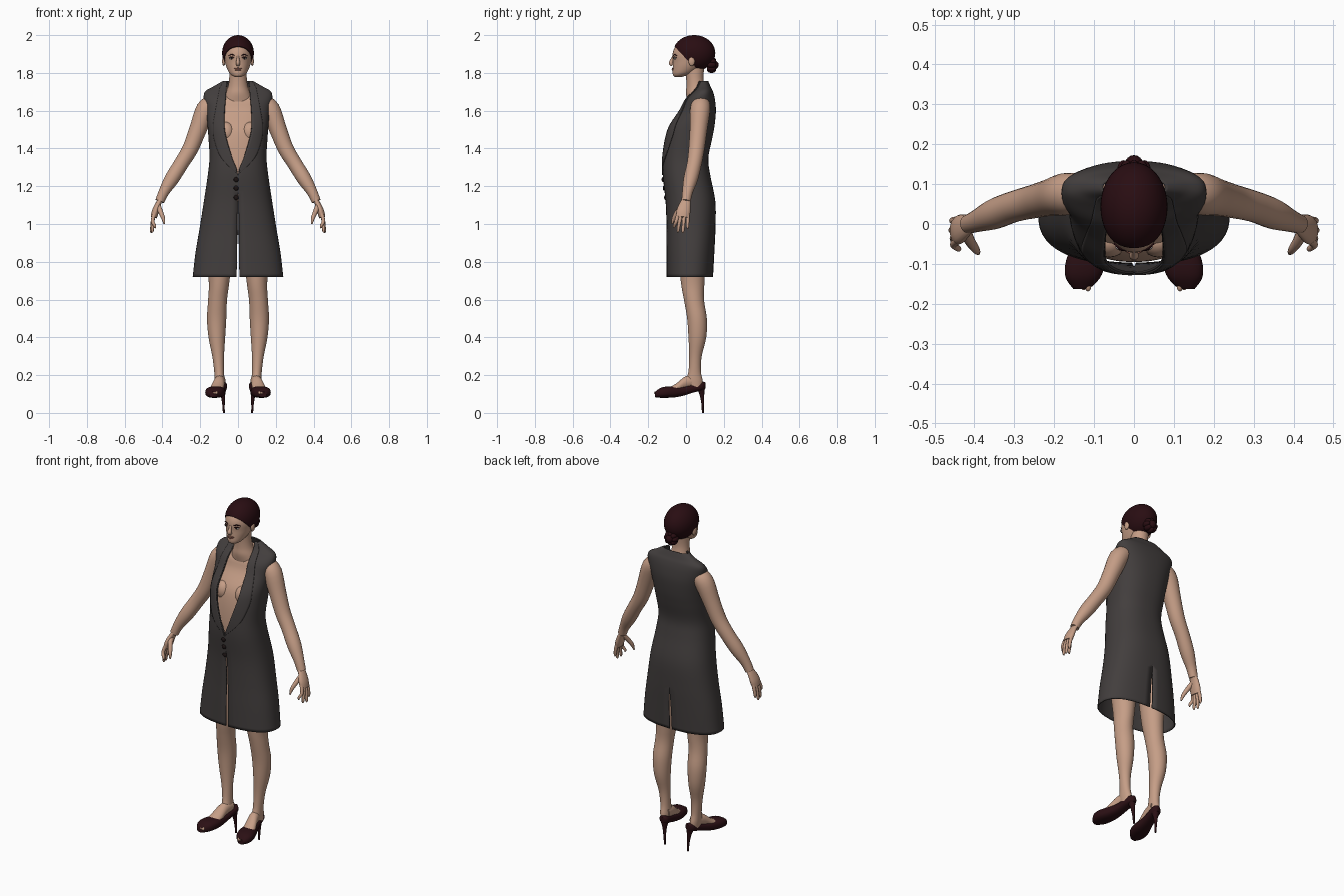
import bpy, bmesh, math
from mathutils import Vector, Matrix

if "Cube" in bpy.data.objects:
    bpy.data.objects.remove(bpy.data.objects["Cube"])


def material(name, r, g, b):
    m = bpy.data.materials.new(name)
    m.use_nodes = True
    m.diffuse_color = (r, g, b, 1)
    bsdf = m.node_tree.nodes["Principled BSDF"]
    bsdf.inputs["Base Color"].default_value = (r, g, b, 1)
    bsdf.inputs["Roughness"].default_value = 0.8
    return m


SKIN = material("skin", 0.56, 0.34, 0.24)
CLOTH = material("charcoal cloth", 0.055, 0.048, 0.047)
HAIR = material("dark auburn hair", 0.022, 0.004, 0.006)
SHOE = material("burgundy leather", 0.024, 0.005, 0.007)
LIPS = material("lips", 0.36, 0.15, 0.11)
WHITE = material("eye white", 0.6, 0.56, 0.52)
DARK = material("near black", 0.012, 0.007, 0.007)


def finish(name, bm, mat, mirror=False, thick=0, recalc=True):
    if recalc:
        bmesh.ops.recalc_face_normals(bm, faces=bm.faces)
    me = bpy.data.meshes.new(name)
    bm.to_mesh(me)
    bm.free()
    me.materials.append(mat)
    ob = bpy.data.objects.new(name, me)
    bpy.context.collection.objects.link(ob)
    if mirror:
        ob.modifiers.new("mirror", "MIRROR").merge_threshold = 0.001
    if thick:
        mod = ob.modifiers.new("thickness", "SOLIDIFY")
        mod.thickness, mod.offset = thick, 0
    bpy.ops.object.select_all(action="DESELECT")
    bpy.context.view_layer.objects.active = ob
    ob.select_set(True)
    bpy.ops.object.shade_smooth_by_angle(angle=math.radians(50))
    return ob


def spline(rows, steps=4):
    """Catmull-Rom interpolation of number tuples."""
    out = []
    for i in range(len(rows) - 1):
        quad = (rows[max(i - 1, 0)], rows[i], rows[i + 1], rows[min(i + 2, len(rows) - 1)])
        for s in range(steps):
            t = s / steps
            out.append([b + 0.5 * t * (c - a + t * (2*a - 5*b + 4*c - d + t * (3*b - 3*c + d - a)))
                        for a, b, c, d in zip(*quad)])
    return out + [list(rows[-1])]


def skin_rings(bm, rings, closed=True):
    vs = [[bm.verts.new(p) for p in r] for r in rings]
    n = len(rings[0])
    for a, b in zip(vs, vs[1:]):
        for i in range(n if closed else n - 1):
            j = (i + 1) % n
            bm.faces.new((a[i], a[j], b[j], b[i]))
    if closed:
        bm.faces.new(vs[0])
        bm.faces.new(vs[-1])


def power(v, p):
    return math.copysign(abs(v) ** (2 / p), v)


def oval(cx, cy, rx, ry, p=2, n=32):
    angles = [2 * math.pi * i / n for i in range(n)]
    return [(cx + rx * power(math.sin(a), p), cy - ry * power(math.cos(a), p)) for a in angles]


def stack(name, rows, mat, p=2):
    """Upright loft from rows of height, half width, front, back."""
    bm = bmesh.new()
    skin_rings(bm, [[(x, y, z) for x, y in oval(0, (f + b) / 2, w, (b - f) / 2, p)]
                    for z, w, f, b in spline(rows)])
    return finish(name, bm, mat)


def tube(bm, pts, flat=1.0, n=16):
    """Tapered tube through x, y, z, radius points."""
    pts = spline(pts)
    rings = []
    for i, (x, y, z, r) in enumerate(pts):
        tan = (Vector(pts[min(i + 1, len(pts) - 1)][:3]) - Vector(pts[max(i - 1, 0)][:3])).normalized()
        side = Vector((0, 1, 0)) if abs(tan.y) < 0.9 else Vector((0, 0, 1))
        u = (side - tan * side.dot(tan)).normalized()
        v = tan.cross(u)
        rings.append([Vector((x, y, z)) + u * a + v * b for a, b in oval(0, 0, r, r * flat, n=n)])
    skin_rings(bm, rings)


def ball(bm, pos, size, seg=20):
    m = Matrix.Translation(pos) @ Matrix.Diagonal((*size, 1))
    bmesh.ops.create_uvsphere(bm, u_segments=seg, v_segments=seg // 2 + 2, radius=1, matrix=m)


def balls(name, items, mat, mirror=False):
    bm = bmesh.new()
    for pos, size in items:
        ball(bm, pos, size)
    return finish(name, bm, mat, mirror)


# Dress: height, half width, front, back, front gap, back gap, lapel width
dress = [(.72, .237, -.10, .14, .007, .008, 0), (.85, .222, -.10, .147, .006, .006, 0),
         (.98, .2, -.10, .153, .005, 0, 0), (1.12, .178, -.105, .152, .003, 0, 0),
         (1.26, .157, -.12, .125, 0, 0, 0), (1.35, .148, -.12, .115, .03, 0, .055),
         (1.45, .153, -.11, .135, .06, 0, .062), (1.52, .158, -.09, .148, .072, 0, .055),
         (1.6, .165, -.035, .155, .07, 0, .045), (1.66, .178, 0, .15, .065, 0, .04),
         (1.7, .172, .04, .14, .062, 0, .035), (1.725, .13, .06, .128, .06, 0, .03),
         (1.755, .078, .07, .115, .055, 0, .015)]
POW = 2.4


def arc(row, lapel=False, n=26):
    """Half cross-section from the front gap round to the back gap."""
    z, w, f, b, gap_f, gap_b, lap = row
    angle = lambda x: math.asin(min(1, max(0, x) / w) ** (POW / 2))
    a0, a1 = angle(gap_f), math.pi - angle(gap_b)
    grow = 0
    if lapel:
        a1, grow = angle(gap_f + max(lap, .002)), .005
    out = []
    for i in range(n):
        a = a0 + (a1 - a0) * i / (n - 1)
        out.append((max(0, (w + grow) * power(math.sin(a), POW)),
                    (f + b) / 2 - ((b - f) / 2 + grow) * power(math.cos(a), POW), z))
    return out


bm = bmesh.new()
skin_rings(bm, [arc(r) for r in spline(dress, 5)], closed=False)
finish("dress", bm, CLOTH, True, .006, False)
bm = bmesh.new()
skin_rings(bm, [arc(r, True, 8) for r in spline(dress[4:], 5)], closed=False)
finish("lapels", bm, CLOTH, True, .005, False)
balls("buttons", [((-.01, y, z), (.013, .007, .013))
                  for y, z in ((-.122, 1.235), (-.116, 1.19), (-.109, 1.14))], DARK)

# Torso under the dress, with the neck
stack("torso", [(z, w - .014, f + (.026 if z < 1.65 else .014), b - .013)
                for z, w, f, b, *_ in dress[3:-1]], SKIN, POW)
balls("bust", [((.062, -.042, 1.485), (.045, .042, .055))], SKIN, True)
stack("neck", [(1.64, .085, .01, .12), (1.69, .066, 0, .115), (1.73, .052, .002, .1),
               (1.78, .046, .0, .092), (1.85, .046, -.01, .1)], SKIN)

# Head and face
stack("head", [(1.777, .012, -.056, -.03), (1.785, .03, -.067, .0), (1.8, .046, -.071, .04),
               (1.83, .061, -.07, .085), (1.86, .07, -.069, .115), (1.9, .075, -.071, .13),
               (1.94, .069, -.055, .13), (1.975, .044, -.008, .1), (1.985, .02, .02, .07)], SKIN)
bm = bmesh.new()
tube(bm, [(0, -.066, 1.892, .005), (0, -.074, 1.87, .008), (0, -.079, 1.852, .012),
          (0, -.07, 1.842, .009)])
ball(bm, (0, -.08, 1.852), (.008, .009, .007))
finish("nose", bm, SKIN)
balls("ears", [((.075, .03, 1.862), (.009, .017, .025))], SKIN, True)
balls("eyes", [((.034, -.058, 1.878), (.013, .007, .006))], WHITE, True)
balls("irises", [((.034, -.0625, 1.878), (.0055, .004, .0055))], DARK, True)
bm = bmesh.new()
tube(bm, [(.018, -.067, 1.892, .0025), (.034, -.061, 1.897, .003), (.05, -.049, 1.892, .002)])
tube(bm, [(.02, -.066, 1.881, .0015), (.034, -.064, 1.885, .0025), (.048, -.051, 1.881, .0015)])
finish("brows_and_lashes", bm, HAIR, True)
balls("lips", [((0, -.068, 1.823), (.021, .007, .0045)), ((0, -.068, 1.816), (.017, .008, .005))], LIPS)

# Swept-back hair cut along a sloping hairline, and the bun
bm = bmesh.new()
ball(bm, (0, .043, 1.905), (.084, .112, .095), 40)
cut = bmesh.ops.bisect_plane(bm, geom=bm.verts[:] + bm.edges[:] + bm.faces[:],
                             plane_co=(0, -.06, 1.94), plane_no=(0, .14, .13), clear_inner=True)
bmesh.ops.holes_fill(bm, edges=[e for e in cut["geom_cut"] if isinstance(e, bmesh.types.BMEdge)])
finish("hair", bm, HAIR)
turns = [math.tau * i / 8 for i in range(8)]
balls("hair_bun", [((0, .14, 1.842), (.026, .033, .027))] +
      [((.026 * math.cos(a), .135, 1.842 + .026 * math.sin(a)), (.016, .025, .016)) for a in turns], HAIR)

# Arms and hands
bm = bmesh.new()
tube(bm, [(.13, .08, 1.64, .046), (.17, .075, 1.605, .053), (.212, .066, 1.5, .046),
          (.252, .056, 1.4, .042), (.3, .044, 1.32, .039), (.35, .025, 1.24, .038),
          (.392, .008, 1.17, .028), (.414, 0, 1.12, .024)], n=24)
finish("arms", bm, SKIN, True)
bm = bmesh.new()
tube(bm, [(.41, .002, 1.13, .023), (.425, -.006, 1.1, .031), (.438, -.014, 1.065, .037),
          (.446, -.017, 1.035, .033)], .5)
for y, tip in ((-.041, (.44, -.062, .978)), (-.025, (.453, -.042, .955)),
               (-.008, (.458, -.016, .952)), (.009, (.456, .008, .974))):
    x, ty, z = tip
    tube(bm, [(.442, y, 1.055, .01), (.452, (y + ty) / 2, 1.015, .0095),
              (x, ty, z + .012, .0075), (x, ty, z, .003)], n=10)
tube(bm, [(.425, -.015, 1.1, .015), (.41, -.045, 1.065, .013), (.396, -.065, 1.03, .01),
          (.39, -.074, 1.0, .004)], n=10)
finish("hands", bm, SKIN, True)

# Legs: height, centre x, centre y, half width, half depth
bm = bmesh.new()
legs = [(1.13, .08, .03, .07, .085), (.9, .098, .032, .075, .078), (.7, .1, .035, .055, .063),
        (.6, .108, .042, .05, .053), (.5, .113, .058, .051, .052), (.4, .112, .06, .044, .047),
        (.3, .105, .05, .031, .033), (.22, .1, .046, .026, .033), (.17, .097, .045, .026, .043),
        (.13, .095, .05, .024, .036)]
skin_rings(bm, [[(px, py, z) for px, py in oval(x, y, rx, ry)] for z, x, y, rx, ry in spline(legs)])
finish("legs", bm, SKIN, True)


def sole_loft(bm, rows, p):
    """Loft along the foot: y, centre x, half width, bottom, top."""
    skin_rings(bm, [[(px, y, pz) for px, pz in oval(x, (lo + hi) / 2, w, (hi - lo) / 2, p)]
                    for y, x, w, lo, hi in spline(rows)])


# Feet and open-toed heels
bm = bmesh.new()
sole_loft(bm, [(.06, .09, .024, .14, .2), (0, .1, .029, .125, .195), (-.05, .111, .036, .1, .157),
               (-.1, .122, .04, .09, .128), (-.14, .13, .03, .09, .115)], 2)
for i in range(4):
    ball(bm, (.115 + .011 * i, -.156 + .003 * i, .106), (.008, .013, .009))
finish("feet", bm, SKIN, True)
bm = bmesh.new()
sole_loft(bm, [(.102, .083, .01, .128, .162), (.085, .085, .027, .12, .165), (.04, .092, .031, .108, .152),
               (-.01, .102, .036, .092, .142), (-.06, .113, .046, .082, .141), (-.1, .122, .05, .08, .14),
               (-.135, .128, .043, .08, .132), (-.163, .132, .02, .083, .112)], 2.5)
tube(bm, [(.083, .078, .135, .024), (.08, .084, .1, .013), (.077, .088, .05, .007), (.075, .089, 0, .005)])
finish("shoes", bm, SHOE, True)
